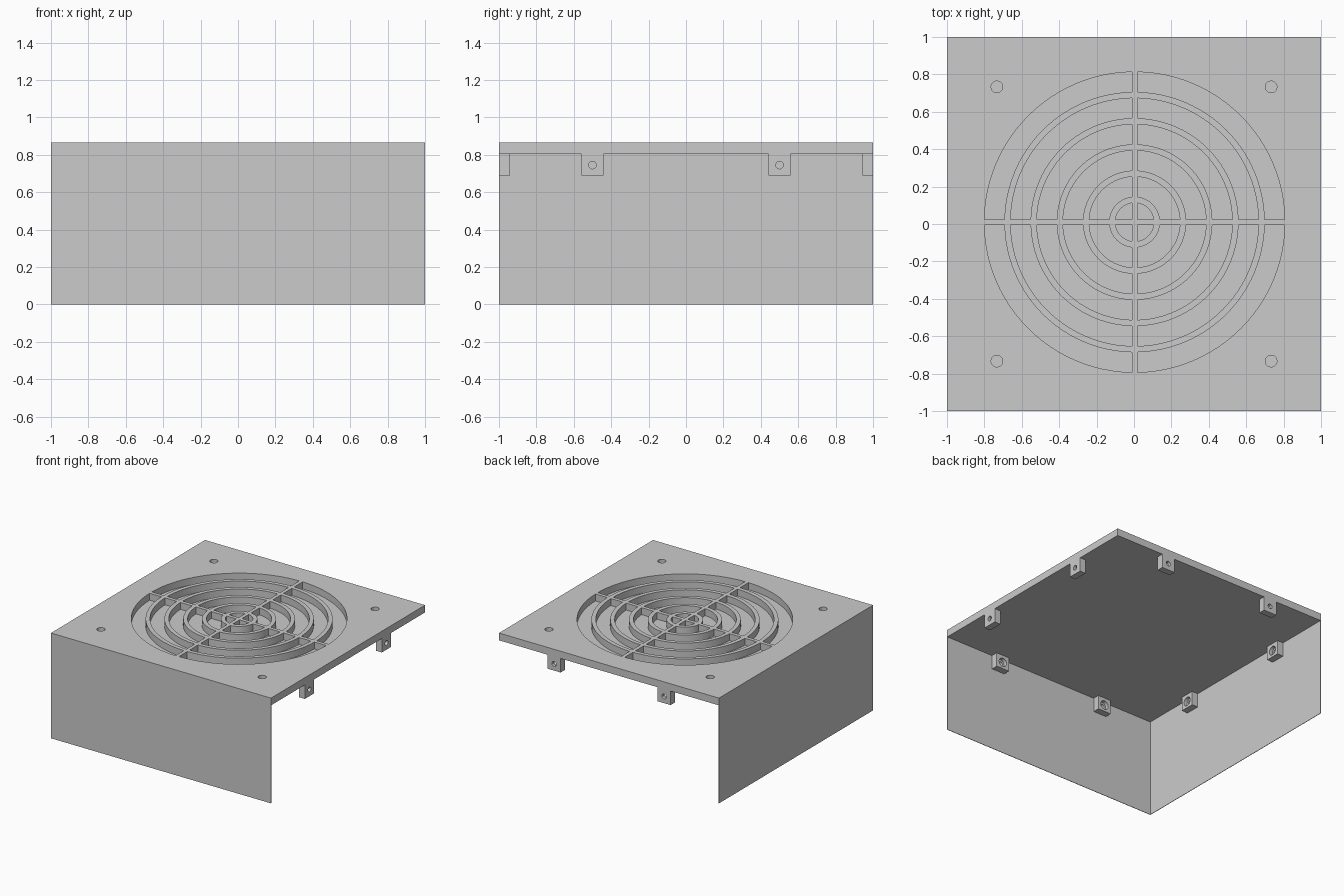
import bpy, bmesh
from math import asin, pi, cos, sin
from mathutils import Matrix, Vector

if "Cube" in bpy.data.objects:
    bpy.data.objects.remove(bpy.data.objects["Cube"], do_unlink=True)

grey = bpy.data.materials.new("plain grey")
grey.use_nodes = True
colour = (0.6, 0.6, 0.6, 1)
grey.diffuse_color = colour
grey.node_tree.nodes["Principled BSDF"].inputs["Base Color"].default_value = colour

TOP, UNDER, SHEET = 0.865, 0.805, 0.004


def make_object(name, bm):
    bmesh.ops.recalc_face_normals(bm, faces=bm.faces)
    mesh = bpy.data.meshes.new(name)
    bm.to_mesh(mesh)
    bm.free()
    mesh.materials.append(grey)
    obj = bpy.data.objects.new(name, mesh)
    bpy.context.collection.objects.link(obj)
    return obj


def add_box(bm, low, high):
    low, high = Vector(low), Vector(high)
    size = Matrix.Diagonal((high - low).to_4d())
    size[3][3] = 1
    bmesh.ops.create_cube(bm, size=1, matrix=Matrix.Translation((low + high) / 2) @ size)


def box(name, low, high):
    bm = bmesh.new()
    add_box(bm, low, high)
    return make_object(name, bm)


def add_rod(bm, centre, radius, depth, turn=Matrix()):
    bmesh.ops.create_cone(bm, cap_ends=True, segments=32, radius1=radius, radius2=radius,
                          depth=depth, matrix=Matrix.Translation(centre) @ turn)


def cut(obj, bm):
    """Subtract the cutter from the object and bake the result."""
    cutter = make_object("cutter", bm)
    cutter.hide_render = True
    mod = obj.modifiers.new("cut", 'BOOLEAN')
    mod.operation, mod.solver, mod.object = 'DIFFERENCE', 'EXACT', cutter
    graph = bpy.context.evaluated_depsgraph_get()
    baked = bpy.data.meshes.new_from_object(obj.evaluated_get(graph))
    obj.modifiers.clear()
    obj.data = baked
    bpy.data.objects.remove(cutter, do_unlink=True)


# Top plate with grille openings and corner screw holes
plate = box("grille_plate", (-1 + SHEET, -1 + SHEET, UNDER), (1, 1, TOP))
FLOOR = UNDER + 0.003
HALF_BAR, PITCH, RIB, STEPS = 0.015, 0.14, 0.033, 24
openings = bmesh.new()


def arc(radius):
    start = asin(HALF_BAR / radius)
    angles = [start + (pi / 2 - 2 * start) * i / STEPS for i in range(STEPS + 1)]
    return [(radius * cos(a), radius * sin(a)) for a in angles]


for ring in range(6):
    outer = arc(0.103 + PITCH * ring)
    inner = arc(0.103 + RIB + PITCH * (ring - 1)) if ring else [(HALF_BAR, HALF_BAR)]
    for quarter in range(4):
        spin = Matrix.Translation((0.003, 0.01, FLOOR)) @ Matrix.Rotation(quarter * pi / 2, 4, 'Z')
        verts = [openings.verts.new(spin @ Vector((x, y, 0))) for x, y in outer + inner[::-1]]
        face = openings.faces.new(verts)
        raised = bmesh.ops.extrude_face_region(openings, geom=[face])["geom"]
        bmesh.ops.translate(openings, vec=(0, 0, 0.1),
                            verts=[v for v in raised if isinstance(v, bmesh.types.BMVert)])
for x in (-0.733, 0.733):
    for y in (-0.733, 0.733):
        add_rod(openings, (x, y, FLOOR + 0.05), 0.031, 0.1)
cut(plate, openings)

# Thin walls on two sides, the other two stay open
box("front_wall", (-1, -1, 0), (1, -1 + SHEET, TOP))
box("right_wall", (-1, -1, 0), (-1 + SHEET, 1, TOP))

# Screw tabs under every edge, each with a hole and a nut recess inside
THICK, HALF_TAB, TAB_LOW = 0.055, 0.06, 0.69
across = Matrix.Rotation(pi / 2, 4, 'Y')
for side, name in enumerate(("left", "back", "right", "front")):
    edge = 1 if side < 2 else 1 - SHEET
    for y in (-0.5, 0.5):
        tab = box(f"{name}_tab", (edge - THICK, y - HALF_TAB, TAB_LOW), (edge, y + HALF_TAB, UNDER))
        for radius, x, depth in ((0.02, edge, 0.2), (0.036, edge - THICK, 0.06)):
            drill = bmesh.new()
            add_rod(drill, (x, y, 0.745), radius, depth, across)
            cut(tab, drill)
        tab.data.transform(Matrix.Rotation(side * pi / 2, 4, 'Z'))

# Keep the round cuts smooth and the corners sharp
bpy.ops.object.select_all(action='DESELECT')
for obj in bpy.context.collection.objects:
    if obj.type == 'MESH' and obj.data.materials and obj.data.materials[0] == grey:
        obj.select_set(True)
        bpy.context.view_layer.objects.active = obj
bpy.ops.object.shade_smooth_by_angle(angle=pi / 6)
